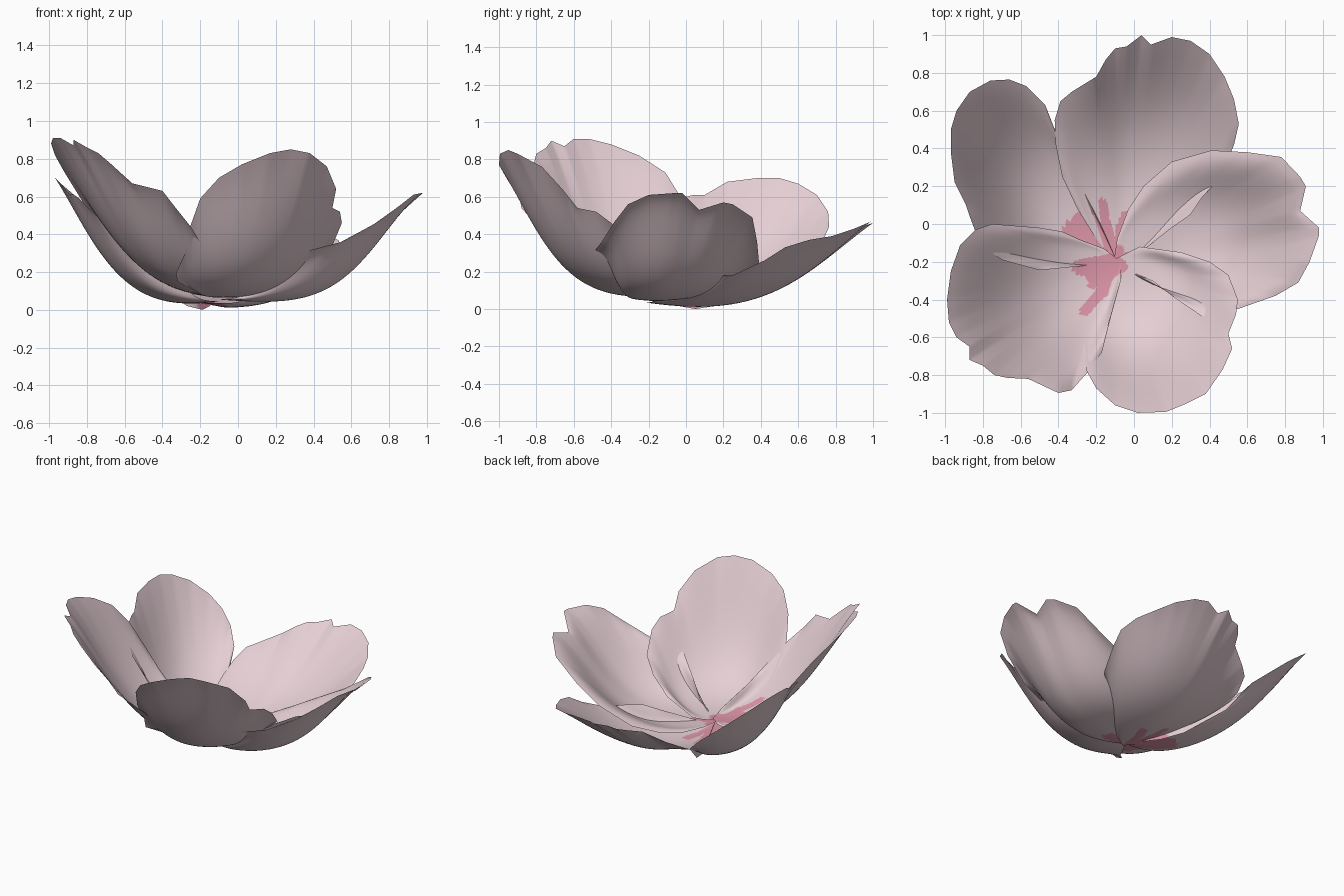
import bpy, bmesh, math
from mathutils import Vector


def material(name, rgb):
    m = bpy.data.materials.new(name)
    m.diffuse_color = (*rgb, 1.0)
    return m


PALE = material("pale_pink", (0.78, 0.62, 0.66))
DEEP = material("deep_pink", (0.72, 0.30, 0.39))


def near_stroke(p, s):
    # true if p lies within width s[4] of the line s[0:2] -> s[2:4]
    a, b = Vector(s[:2]), Vector(s[2:4])
    q, d = Vector(p[:2]), b - a
    k = max(0, min(1, (q - a).dot(d) / max(d.dot(d), 1e-9)))
    return (q - a - d * k).length < s[4]


def petal(name, base, rim, power, strokes, flare=0.0, sag=0.0, rings=40, cuts=6):
    """Curved sheet fanned from the base out to a rim.
    power: how late it rises, flare: how far the tip levels out, sag: cup depth."""
    base = Vector(base)
    rim = [Vector(r) for r in rim]
    edge = [a.lerp(b, k / cuts) for a, b in zip(rim, rim[1:]) for k in range(cuts)] + [rim[-1]]
    n = len(edge) - 1
    soft = [v.copy() for v in edge]          # rim without notches, for the inside
    for _ in range(90):
        soft = [soft[0]] + [(soft[i - 1] + soft[i] * 2 + soft[i + 1]) / 4
                            for i in range(1, n)] + [soft[-1]]
    bm = bmesh.new()
    centre = bm.verts.new(base)
    rows = []
    for k in range(1, rings + 1):
        t = (k / rings) ** 1.1
        u = t ** power
        f = u + (u * u * (3 - 2 * u) - u) * flare
        row = []
        for i, (e, s) in enumerate(zip(edge, soft)):
            r = s.lerp(e, t ** 8)
            p = base.lerp(r, t)
            p.z = base.z + (r.z - base.z) * f
            p.z -= sag * math.sin(math.pi * i / n) ** 2 * math.sin(math.pi * t)
            row.append(bm.verts.new(p))
        rows.append(row)
    for i in range(n):
        bm.faces.new((centre, rows[0][i], rows[0][i + 1]))
        for a, b in zip(rows, rows[1:]):
            bm.faces.new((a[i], b[i], b[i + 1], a[i + 1]))
    bm.normal_update()
    if sum(f.normal.z * f.calc_area() for f in bm.faces) < 0:
        bmesh.ops.reverse_faces(bm, faces=bm.faces[:])
    # deep pink streaks at the base
    for f in bm.faces:
        c = f.calc_center_median()
        f.material_index = int(any(near_stroke(c, s) for s in strokes))
        f.smooth = True
    me = bpy.data.meshes.new(name)
    bm.to_mesh(me)
    bm.free()
    me.materials.append(PALE)
    me.materials.append(DEEP)
    bpy.context.collection.objects.link(bpy.data.objects.new(name, me))


# front petal
petal("front_petal", (-0.09, -0.18, 0.065), [
    (-0.08, -0.27, .07), (-0.13, -0.35, .08), (-0.25, -0.43, .11), (-0.32, -0.5, .15),
    (-0.33, -0.57, .19), (-0.28, -0.66, .3), (-0.25, -0.78, .45), (-0.2, -0.87, .59),
    (-0.1, -0.96, .7), (0.02, -1, .77), (0.17, -0.995, .83), (0.28, -0.95, .85),
    (0.38, -0.9, .83), (0.47, -0.77, .76), (0.52, -0.66, .64), (0.5, -0.58, .54),
    (0.54, -0.48, .52), (0.55, -0.4, .46), (0.5, -0.27, .34), (0.4, -0.2, .25),
    (0.25, -0.15, .15), (0.03, -0.12, .075)], 2.7,
    [(-0.1, -0.2, -0.07, -0.22, .035)], flare=0.2)

# right petal
petal("right_petal", (-0.11, -0.22, 0.055), [
    (0.0, -0.26, .06), (0.1, -0.3, .12), (0.2, -0.38, .19), (0.36, -0.49, .31),
    (0.55, -0.45, .36), (0.75, -0.38, .47), (0.87, -0.31, .56), (0.93, -0.2, .61),
    (0.98, -0.06, .62), (0.98, -0.02, .62), (0.88, 0.07, .53), (0.91, 0.2, .57),
    (0.88, 0.25, .56), (0.78, 0.355, .49), (0.6, 0.38, .36), (0.41, 0.39, .25),
    (0.2, 0.33, .14), (0.05, 0.2, .08), (-0.03, 0.08, .06), (-0.09, -0.08, .055)], 2.6,
    [(-0.1, -0.2, 0.03, -0.2, .05), (-0.09, -0.2, -0.08, -0.14, .03)], flare=0.65, sag=0.025)

# back petal
petal("back_petal", (-0.09, -0.22, 0.035), [
    (0.06, -0.13, .06), (0.2, -0.02, .12), (0.3, 0.05, .16), (0.36, 0.14, .18),
    (0.46, 0.25, .18), (0.53, 0.42, .26), (0.555, 0.53, .33), (0.53, 0.66, .37),
    (0.48, 0.78, .39), (0.4, 0.9, .43), (0.3, 0.97, .46), (0.2, 0.99, .47),
    (0.09, 0.95, .44), (0.04, 1.0, .46), (-0.04, 0.94, .44), (-0.1, 0.93, .43),
    (-0.15, 0.87, .41), (-0.2, 0.78, .38), (-0.33, 0.7, .31), (-0.39, 0.65, .28),
    (-0.42, 0.55, .22), (-0.415, 0.42, .16), (-0.38, 0.25, .1), (-0.3, 0.08, .06),
    (-0.2, -0.08, .04)], 2.4,
    [(-0.165, 0.11, -0.15, 0.0, .024), (-0.15, 0.0, -0.11, -0.2, .032),
     (-0.04, 0.04, -0.07, -0.03, .03), (-0.07, -0.03, -0.1, -0.18, .025)], flare=0.2, sag=0.05)

# back left petal
petal("back_left_petal", (-0.09, -0.2, 0.045), [
    (-0.15, -0.06, .02), (-0.19, 0.05, .0), (-0.27, 0.18, .02), (-0.4, 0.45, .12),
    (-0.47, 0.63, .27), (-0.57, 0.73, .36), (-0.66, 0.765, .44), (-0.76, 0.76, .52),
    (-0.87, 0.7, .61), (-0.94, 0.6, .67), (-0.97, 0.5, .7), (-0.97, 0.38, .7),
    (-0.95, 0.22, .68), (-0.89, 0.1, .61), (-0.87, 0.04, .61), (-0.84, -0.04, .59),
    (-0.8, -0.12, .55), (-0.7, -0.19, .45), (-0.5, -0.245, .28), (-0.3, -0.225, .14)], 2.7,
    [(-0.32, -0.03, -0.24, -0.09, .055), (-0.29, 0.0, -0.18, 0.0, .055),
     (-0.24, -0.09, -0.1, -0.2, .05), (-0.2, 0.03, -0.15, -0.1, .05)], flare=0.25, sag=0.03)

# front left petal
petal("front_left_petal", (-0.07, -0.2, 0.07), [
    (-0.16, -0.13, .07), (-0.28, -0.085, .09), (-0.38, -0.04, .14), (-0.5, -0.02, .21),
    (-0.62, -0.01, .32), (-0.75, 0.0, .46), (-0.84, -0.03, .6), (-0.92, -0.11, .73),
    (-0.97, -0.25, .82), (-0.99, -0.4, .88), (-0.98, -0.52, .91), (-0.94, -0.6, .91),
    (-0.87, -0.65, .87), (-0.87, -0.72, .9), (-0.8, -0.75, .86), (-0.74, -0.8, .83),
    (-0.67, -0.815, .77), (-0.56, -0.82, .67), (-0.4, -0.895, .63), (-0.33, -0.88, .54),
    (-0.25, -0.79, .44), (-0.17, -0.68, .31), (-0.13, -0.52, .21), (-0.07, -0.3, .1)], 2.1,
    [(-0.26, -0.46, -0.17, -0.36, .028), (-0.17, -0.36, -0.14, -0.25, .035),
     (-0.28, -0.23, -0.1, -0.2, .045), (-0.2, -0.28, -0.09, -0.2, .06)], flare=0.3)
